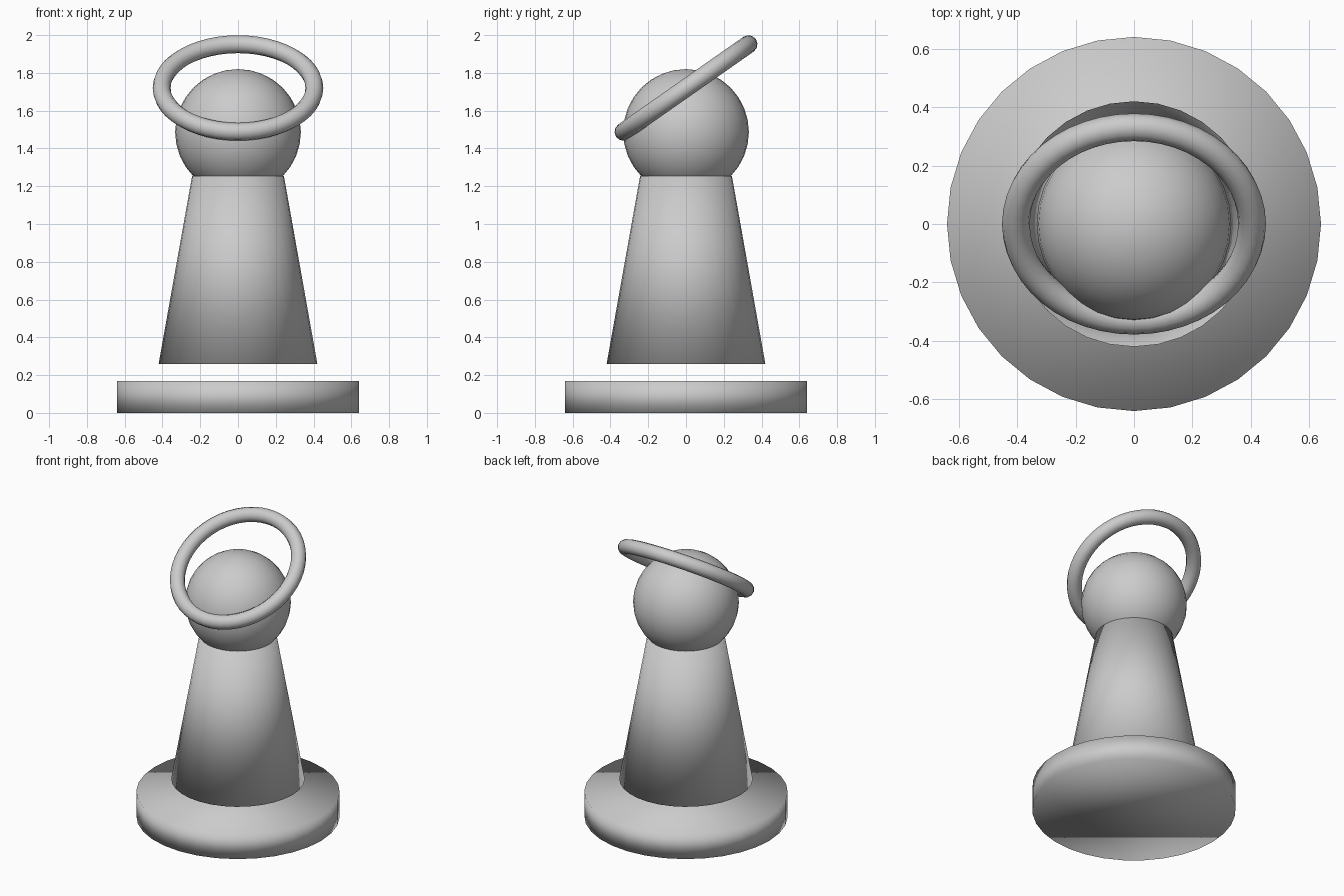
import bpy
from math import radians

if "Cube" in bpy.data.objects:
    bpy.data.objects.remove(bpy.data.objects["Cube"])


def finish(name):
    """Name the new part and shade it smooth all over."""
    obj = bpy.context.object
    obj.name = name
    bpy.ops.object.shade_smooth()
    return obj


# Round base plate
BASE_H = 0.17
bpy.ops.mesh.primitive_cylinder_add(vertices=32, radius=0.64, depth=BASE_H,
                                    location=(0, 0, BASE_H / 2))
finish("base")

# Tapered body, floating just above the base
BODY_BOTTOM, BODY_TOP = 0.26, 1.255
bpy.ops.mesh.primitive_cone_add(vertices=32, radius1=0.42, radius2=0.243,
                                depth=BODY_TOP - BODY_BOTTOM,
                                location=(0, 0, (BODY_BOTTOM + BODY_TOP) / 2))
finish("body")

# Ball head
bpy.ops.mesh.primitive_uv_sphere_add(segments=32, ring_count=16, radius=0.333,
                                     location=(0, 0, 1.487))
finish("head")

# Tilted ring, low at the front
bpy.ops.mesh.primitive_torus_add(major_segments=48, minor_segments=12,
                                 major_radius=0.404, minor_radius=0.0475,
                                 location=(0, 0, 1.72),
                                 rotation=(radians(35), 0, 0))
finish("ring")
